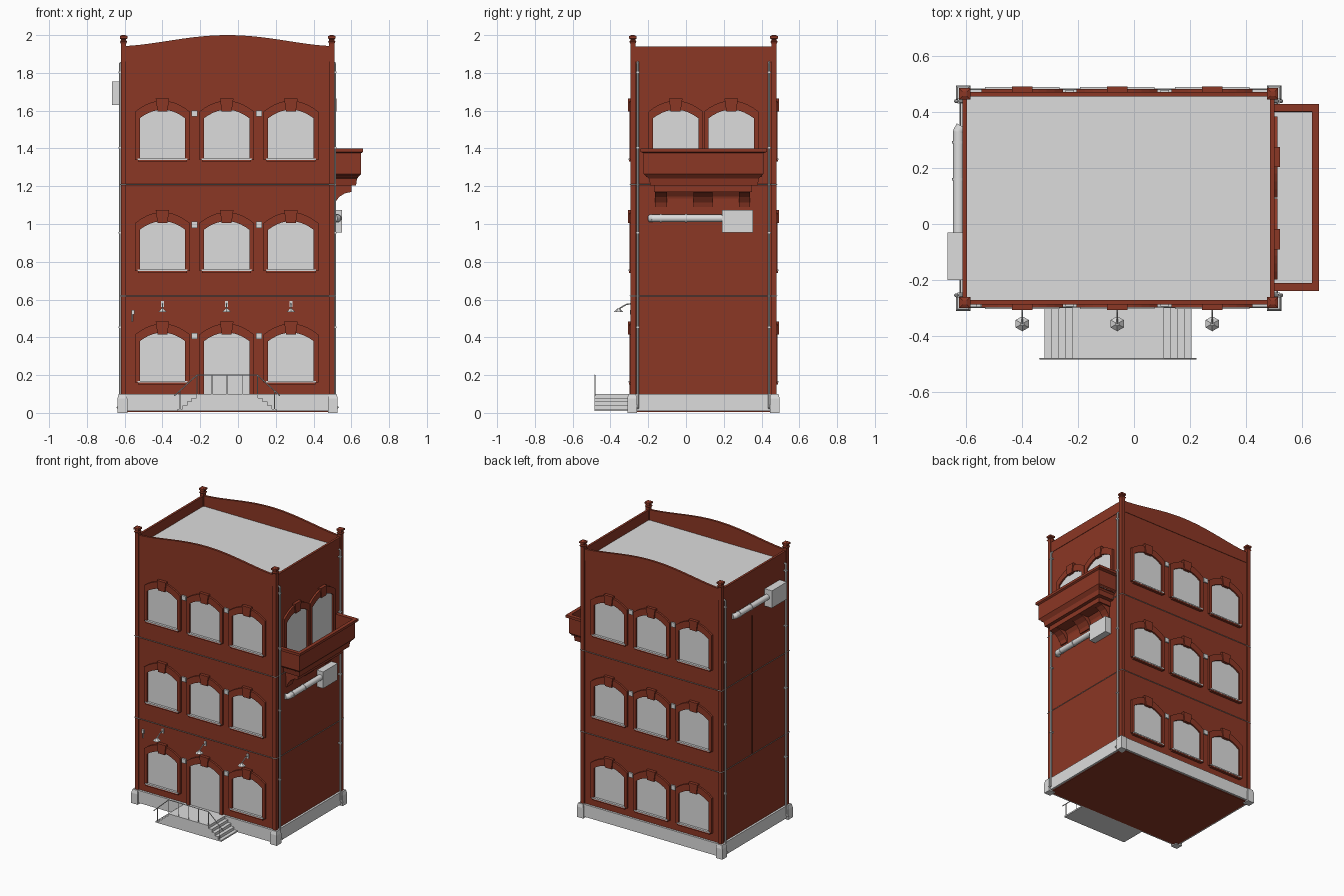
import bpy, bmesh
from math import cos, pi, radians
from mathutils import Matrix, Vector

cube = bpy.data.objects.get("Cube")
if cube:
    bpy.data.objects.remove(cube, do_unlink=True)


def material(name, rgb):
    m = bpy.data.materials.new(name)
    m.use_nodes = True
    m.diffuse_color = (*rgb, 1)
    m.node_tree.nodes["Principled BSDF"].inputs["Base Color"].default_value = (*rgb, 1)
    return m


BRICK = material("red_brick", (0.26, 0.038, 0.018))
GREY = material("pale_grey", (0.72, 0.72, 0.72))
I = Matrix.Identity(4)


def finish(name, bm, mat, M=I):
    bmesh.ops.recalc_face_normals(bm, faces=bm.faces)
    bm.transform(M)
    me = bpy.data.meshes.new(name)
    bm.to_mesh(me)
    bm.free()
    me.materials.append(mat)
    ob = bpy.data.objects.new(name, me)
    bpy.context.collection.objects.link(ob)
    return ob


def loft(name, rects, mat, M=I):
    """Stack of rectangles (x0, x1, y0, y1, z) skinned into a solid."""
    bm = bmesh.new()
    rings = [[bm.verts.new(c) for c in ((a, p, z), (b, p, z), (b, q, z), (a, q, z))]
             for a, b, p, q, z in rects]
    for lo, hi in zip(rings, rings[1:]):
        for i in range(4):
            j = (i + 1) % 4
            bm.faces.new((lo[i], lo[j], hi[j], hi[i]))
    bm.faces.new(rings[0])
    bm.faces.new(rings[-1])
    return finish(name, bm, mat, M)


def box(name, x0, x1, y0, y1, z0, z1, mat, M=I):
    return loft(name, [(x0, x1, y0, y1, z0), (x0, x1, y0, y1, z1)], mat, M)


def prism(name, pts, y0, y1, mat, M=I):
    """Outline in x and z, extruded along y."""
    bm = bmesh.new()
    face = bm.faces.new([bm.verts.new((x, y0, z)) for x, z in pts])
    ext = bmesh.ops.extrude_face_region(bm, geom=[face])["geom"]
    bmesh.ops.translate(bm, vec=(0, y1 - y0, 0),
                        verts=[v for v in ext if isinstance(v, bmesh.types.BMVert)])
    return finish(name, bm, mat, M)


def tube(name, pts, r, mat, n=6, r2=None, M=I):
    """Straight round lengths joined by balls at the bends."""
    bm = bmesh.new()
    pts = [Vector(p) for p in pts]
    for a, b in zip(pts, pts[1:]):
        T = Matrix.Translation((a + b) / 2) @ (b - a).to_track_quat('Z', 'Y').to_matrix().to_4x4()
        bmesh.ops.create_cone(bm, cap_ends=True, segments=n, radius1=r,
                              radius2=r if r2 is None else r2, depth=(b - a).length, matrix=T)
    for p in pts[1:-1]:
        bmesh.ops.create_uvsphere(bm, u_segments=n, v_segments=n // 2, radius=r,
                                  matrix=Matrix.Translation(p))
    for f in bm.faces:
        f.smooth = n > 8 and len(f.verts) < 5
    return finish(name, bm, mat, M)


# Main dimensions
X0, X1, Y0, Y1 = -0.61, 0.50, -0.285, 0.47
CX, CY, ROOF = -0.06, 0.0925, 1.86
PLINTH = 0.10

# Body, roof and plinth
box("brick_body", X0, X1, Y0, Y1, 0.005, ROOF, BRICK)
box("roof_deck", X0 + .012, X1 - .012, Y0 + .012, Y1 - .012, ROOF, ROOF + .008, GREY)
for nm, a, b, c, d in (("front", X0 - .015, X1 + .015, Y0 - .015, Y0),
                       ("back", X0 - .015, X1 + .015, Y1, Y1 + .015),
                       ("left", X1, X1 + .015, Y0, Y1), ("right", X0 - .015, X0, Y0, Y1)):
    box("plinth_" + nm, a, b, c, d, 0.01, PLINTH, GREY)

# Parapets: curved at front and back, level at the sides
N = 24
curve = []
for i in range(N + 1):
    t = i / N
    curve.append((X0 + (X1 - X0) * t, 1.942 + 0.058 * (0.5 - 0.5 * cos(2 * pi * t)) ** 0.8))
outline = [(X0, ROOF)] + curve + [(X1, ROOF)]
prism("front_parapet", outline, Y0 - .003, Y0 + .013, BRICK)
prism("back_parapet", outline, Y1 - .013, Y1 + .003, BRICK)
box("right_parapet", X0 - .003, X0 + .013, Y0, Y1, ROOF, 1.94, BRICK)
box("left_parapet", X1 - .013, X1 + .003, Y0, Y1, ROOF, 1.94, BRICK)

# Corner posts, pedestals and downpipes
post = [(.05, .014), (1.955, .014), (1.965, .019), (1.972, .014), (1.978, .014),
        (1.982, .020), (1.994, .020), (2.0, .008)]
foot = [(0, .026), (.075, .026), (.10, .020)]
for sx, x in ((-1, X0 + .004), (1, X1 - .004)):
    for sy, y in ((-1, Y0 + .004), (1, Y1 - .004)):
        loft("corner_post", [(x - h, x + h, y - h, y + h, z) for z, h in post], BRICK)
        px, py = x + sx * .006, y + sy * .004
        loft("pedestal", [(px - h, px + h, py - h, py + h, z) for z, h in foot], GREY)
        wx, py = x + sx * .018, y - sy * .026
        tube("downpipe", [(wx - sx * .02, py, ROOF), (wx, py, ROOF - .01), (wx, py, .04),
                          (wx + sx * .016, py, .025)], .006, GREY, 8)
        for z in (0.45, 0.95, 1.4, 1.8):
            box("pipe_clip", min(x, wx + sx * .008), max(x, wx + sx * .008),
                py - .009, py + .009, z, z + .008, GREY)


# Arched windows, drawn facing -y and moved onto a wall
def arch(half, spring, rise, n=10):
    us = [half - 2 * half * i / n for i in range(n + 1)]
    return [(u, spring + rise * (1 - (u / half) ** 2)) for u in us]


def window(M, u, sill, bottom=None, ledge=True):
    low = sill if bottom is None else bottom
    T = M @ Matrix.Translation((u, 0, 0))
    inner = arch(.12, sill + .22, .045)
    outer = arch(.145, sill + .255, .058)
    prism("window_pane", [(.12, low)] + inner + [(-.12, low)], -.003, .01, GREY, T)
    prism("window_surround", [(.145, low)] + outer + [(-.145, low), (-.12, low)]
          + inner[::-1] + [(.12, low)], -.014, .01, BRICK, T)
    prism("keystone", [(-.026, sill + .255), (.026, sill + .255), (.036, sill + .325),
                       (-.036, sill + .325)], -.022, .01, BRICK, T)
    if ledge:
        box("sill", -.13, .13, -.018, .01, sill - .01, sill, BRICK, T)
        box("sill_cap", -.133, .133, -.02, .01, sill, sill + .008, GREY, T)


front = Matrix.Translation((CX, Y0, 0))
back = Matrix.Translation((CX, Y1, 0)) @ Matrix.Rotation(pi, 4, 'Z')
side = Matrix.Translation((X1, CY, 0)) @ Matrix.Rotation(radians(90), 4, 'Z')
for M in (front, back):
    for sill in (0.16, 0.75, 1.34):
        for u in (-.34, 0, .34):
            door = M is front and sill < 0.2 and u == 0
            window(M, u, sill, PLINTH if door else None, not door)
        for u in (-.17, .17):
            box("wall_vent", u - .016, u + .016, -.01, .01, sill + .23, sill + .262, GREY, M)
for u in (-.147, .147):
    window(side, u, 1.34, 1.25, False)

# Cable runs around the walls
for z in (0.62, 1.21):
    o = .012
    ring = [(X0 - o, Y0 - o), (X1 + o, Y0 - o), (X1 + o, Y1 + o), (X0 - o, Y1 + o)]
    for i in range(4):
        tube("wall_cable", [(*ring[i], z), (*ring[(i + 1) % 4], z)], .0025, GREY, 4)
tube("drop_cable", [(X0 - .004, .12, 1.62), (X0 - .004, .12, .62)], .003, BRICK, 4)

# Balcony with moulded underside, floor and brackets
B = .49
loft("balcony", [(B, .60, -.17, .35, 1.17), (B, .60, -.17, .35, 1.205),
                 (B, .625, -.19, .38, 1.205), (B, .63, -.195, .385, 1.24),
                 (B, .652, -.225, .41, 1.265), (B, .652, -.225, .41, 1.375),
                 (B, .663, -.24, .43, 1.382), (B, .663, -.24, .43, 1.40),
                 (B, .637, -.212, .402, 1.40), (B, .637, -.212, .402, 1.25)], BRICK)
box("balcony_floor", B, .637, -.212, .402, 1.25, 1.256, GREY)
bracket = [(B, 1.18), (.60, 1.18), (.60, 1.17), (.565, 1.162), (.535, 1.143),
           (.515, 1.115), (.508, 1.09), (B, 1.09)]
for y0, y1 in ((-.165, -.10), (.04, .14), (.28, .34)):
    prism("balcony_bracket", bracket, y0, y1, BRICK)
cove = [(x - .012 if x > B else x, z if z > 1.175 else z + .03) for x, z in bracket[:1] + bracket[3:]]
prism("balcony_cove", cove, -.10, .28, BRICK)


# Ventilation units with ducts
def vent_unit(x_in, x_out, xc, y0, y1, z0, z1, ya, yb, zc):
    s = 1 if yb > ya else -1
    box("vent_box", x_in, x_out, y0, y1, z0, z1, GREY)
    tube("vent_duct", [(xc, ya, zc), (xc, yb - s * .02, zc),
                       (x_in + (xc - x_in) * .5, yb, zc)], .02, GREY, 16)
    for t in (.5, .85):
        y = ya + (yb - ya) * t
        tube("duct_joint", [(xc, y - .004, zc), (xc, y + .004, zc)], .023, GREY, 16)


vent_unit(.495, .55, .526, .19, .355, .955, 1.075, .19, -.19, 1.03)
vent_unit(-.605, -.668, -.628, -.20, -.03, 1.63, 1.755, -.03, .35, 1.70)

# Entrance landing with steps on both sides
box("landing", -.22, .105, -.485, Y0, 0.01, PLINTH, GREY)
mid = -.0575
for s in (-1, 1):
    for i in range(4):
        a, b = mid + s * (.1625 + i * .025), mid + s * (.1625 + (i + 1) * .025)
        box("step", min(a, b), max(a, b), -.485, Y0, 0.01, .08 - i * .02, GREY)

# Handrail
ry = -.483
rail = [(mid - .28, .09), (mid - .16, .20), (mid + .16, .20), (mid + .28, .09)]
tube("handrail", [(x, ry, z) for x, z in rail], .003, GREY)
for d in (-.16, -.08, 0, .08, .16):
    tube("rail_post", [(mid + d, ry, PLINTH), (mid + d, ry, .20)], .0025, GREY)
for s in (-1, 1):
    tube("rail_post", [(mid + s * .25, ry, .01), (mid + s * .25, ry, .117)], .0025, GREY)

# Wall lamps and door buzzer
for u in (-.34, 0, .34):
    tube("lamp_arm", [(u, 0, .578), (u, -.03, .575), (u, -.072, .55)], .0035, GREY, M=front)
    box("lamp_mount", u - .008, u + .008, -.006, .01, .56, .592, GREY, front)
    tube("lamp_shade", [(u, -.072, .533), (u, -.072, .552)], .027, GREY, 6, .007, front)
box("buzzer", -.565, -.548, Y0 - .012, Y0, .52, .545, GREY)
tube("buzzer_cable", [(-.56, Y0 - .004, .525), (-.56, Y0 - .004, .485)], .003, GREY, 4)
